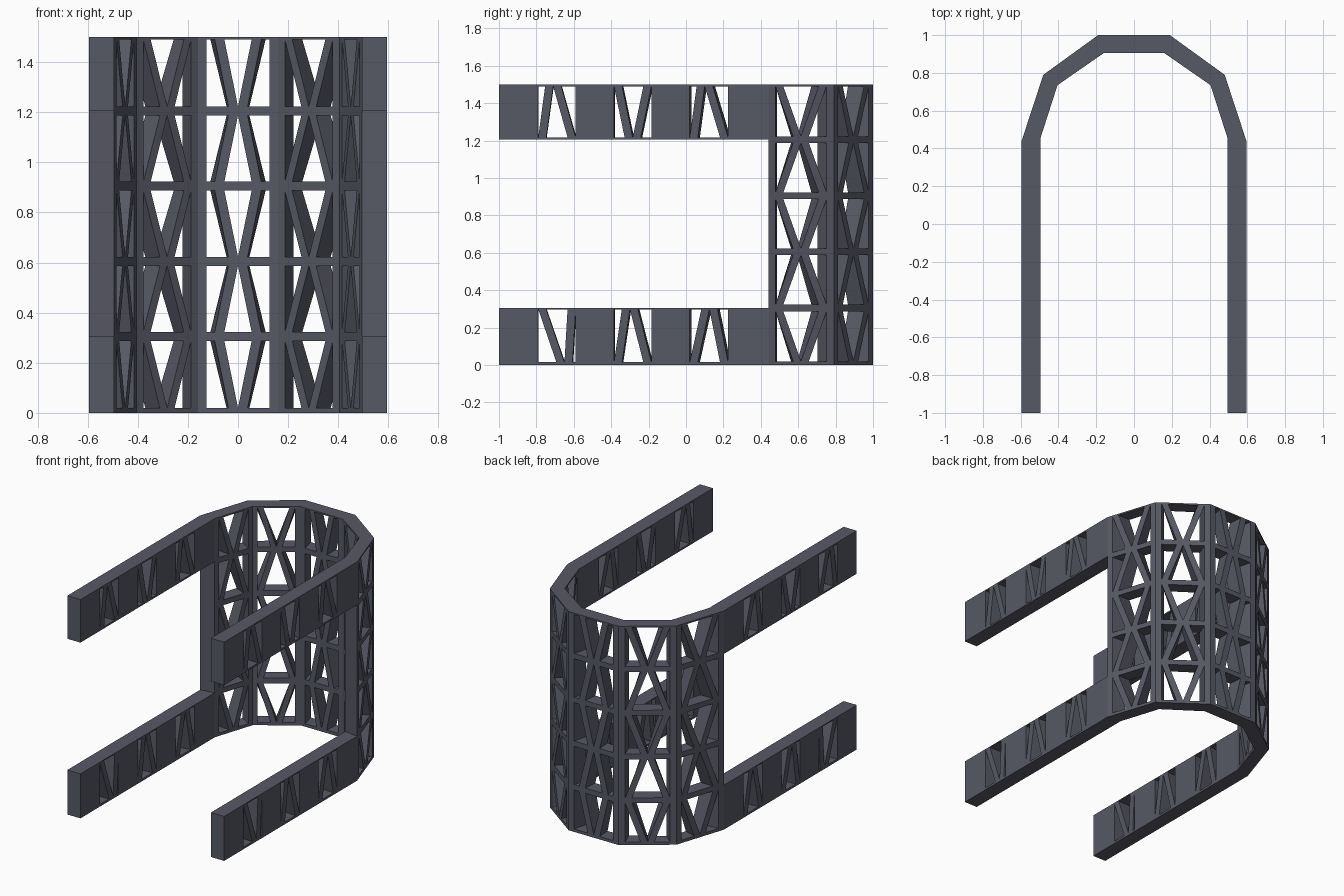
import bpy, bmesh
from mathutils import Vector

if "Cube" in bpy.data.objects:
    bpy.data.objects.remove(bpy.data.objects["Cube"])

metal = bpy.data.materials.new("slate grey")
metal.diffuse_color = (0.095, 0.10, 0.128, 1)
metal.use_nodes = True
metal.node_tree.nodes["Principled BSDF"].inputs["Base Color"].default_value = metal.diffuse_color

# Plan outline of the curved wall: outer and inner corners, right to left
half_out = [(0.595, 0.44), (0.48, 0.79), (0.19, 1.0)]
half_in = [(0.495, 0.455), (0.405, 0.735), (0.16, 0.905)]
OUT = half_out + [(-x, y) for x, y in reversed(half_out)]
INN = half_in + [(-x, y) for x, y in reversed(half_in)]


def v_holes(a, b, z0, z1, l, r, c, w, down):
    """Three openings left around two slanted bars that meet at c."""
    wide, tip = (z1, z0) if down else (z0, z1)
    left = [(a, wide), (l, wide), (c - w, tip), (a, tip)]
    right = [(b, wide), (r, wide), (c + w, tip), (b, tip)]
    if l - a < 1e-4:
        left.pop(1)
    if b - r < 1e-4:
        right.pop(1)
    return [left, right, [(l + w, wide), (r - w, wide), (c, tip)]]


def add_panel(bm, o0, o1, i0, i1, z0, z1, holes, open0=False, open1=False):
    """Pierced slab between plan points; s runs 0-1 along its length."""
    t = bmesh.new()
    edges = []
    for loop in [[(0, z0), (1, z0), (1, z1), (0, z1)]] + holes:
        vs = [t.verts.new((s, z, 0)) for s, z in loop]
        edges += [t.edges.new((vs[k], vs[(k + 1) % len(vs)])) for k in range(len(vs))]
    bmesh.ops.triangle_fill(t, edges=edges, use_beauty=True, normal=(0, 0, 1))
    ext = bmesh.ops.extrude_face_region(t, geom=t.faces[:])
    for v in ext["geom"]:
        if isinstance(v, bmesh.types.BMVert):
            v.co.z = 1
    # remove hidden joint walls
    dead = [f for f in t.faces
            if (open0 and all(v.co.x < 1e-5 for v in f.verts))
            or (open1 and all(v.co.x > 1 - 1e-5 for v in f.verts))]
    bmesh.ops.delete(t, geom=dead, context='FACES')
    # bend the slab into its place in plan
    o0, o1, i0, i1 = (Vector(p) for p in (o0, o1, i0, i1))
    for v in t.verts:
        s, z, d = v.co
        p = o0.lerp(o1, s).lerp(i0.lerp(i1, s), d)
        v.co = (p.x, p.y, z)
    me = bpy.data.meshes.new("tmp")
    t.to_mesh(me)
    t.free()
    bm.from_mesh(me)
    bpy.data.meshes.remove(me)


def finish(bm, name):
    bmesh.ops.remove_doubles(bm, verts=bm.verts[:], dist=1e-4)
    bmesh.ops.recalc_face_normals(bm, faces=bm.faces[:])
    me = bpy.data.meshes.new(name)
    bm.to_mesh(me)
    bm.free()
    me.materials.append(metal)
    bpy.context.collection.objects.link(bpy.data.objects.new(name, me))


# Curved lattice wall: five facets, five storeys of alternating bars
bm = bmesh.new()
levels = [0.0, 0.305, 0.605, 0.905, 1.205, 1.5]
for k in range(5):
    holes = []
    spread = 0.29 if k == 2 else 0.39
    for row in range(5):
        lo = levels[row] + (0.018 if row else 0.02)
        hi = levels[row + 1] - (0.018 if row < 4 else 0.01)
        holes += v_holes(0.11, 0.89, lo, hi, 0.5 - spread, 0.5 + spread, 0.5,
                         0.12, row % 2 == 0)
    add_panel(bm, OUT[k], OUT[k + 1], INN[k], INN[k + 1], 0, 1.5, holes, k > 0, k < 4)
finish(bm, "lattice_wall")

# Four straight arms, each with three barred windows (apex y, apex down)
windows = [(-0.79, -0.59), (-0.385, -0.185), (0.02, 0.225)]
patterns = {
    "lower": (0.0, 0.305, 0.015, 0.298, [(-0.65, True), (-0.30, False), (0.125, False)]),
    "upper": (1.205, 1.5, 1.217, 1.49, [(-0.71, False), (-0.285, True), (0.10, False)]),
}
Y0, Y1 = -1.0, 0.44
for level, (z0, z1, w0, w1, bars) in patterns.items():
    holes = []
    for (a, b), (c, down) in zip(windows, bars):
        a, b, c = ((y - Y0) / (Y1 - Y0) for y in (a, b, c))
        holes += v_holes(a, b, w0, w1, a, b, c, 0.03, down)
    for side, sx in (("left", -1), ("right", 1)):
        bm = bmesh.new()
        add_panel(bm, (sx * 0.595, Y0), (sx * 0.595, Y1),
                  (sx * 0.495, Y0), (sx * 0.495, 0.455), z0, z1, holes)
        finish(bm, f"{level}_{side}_arm")
